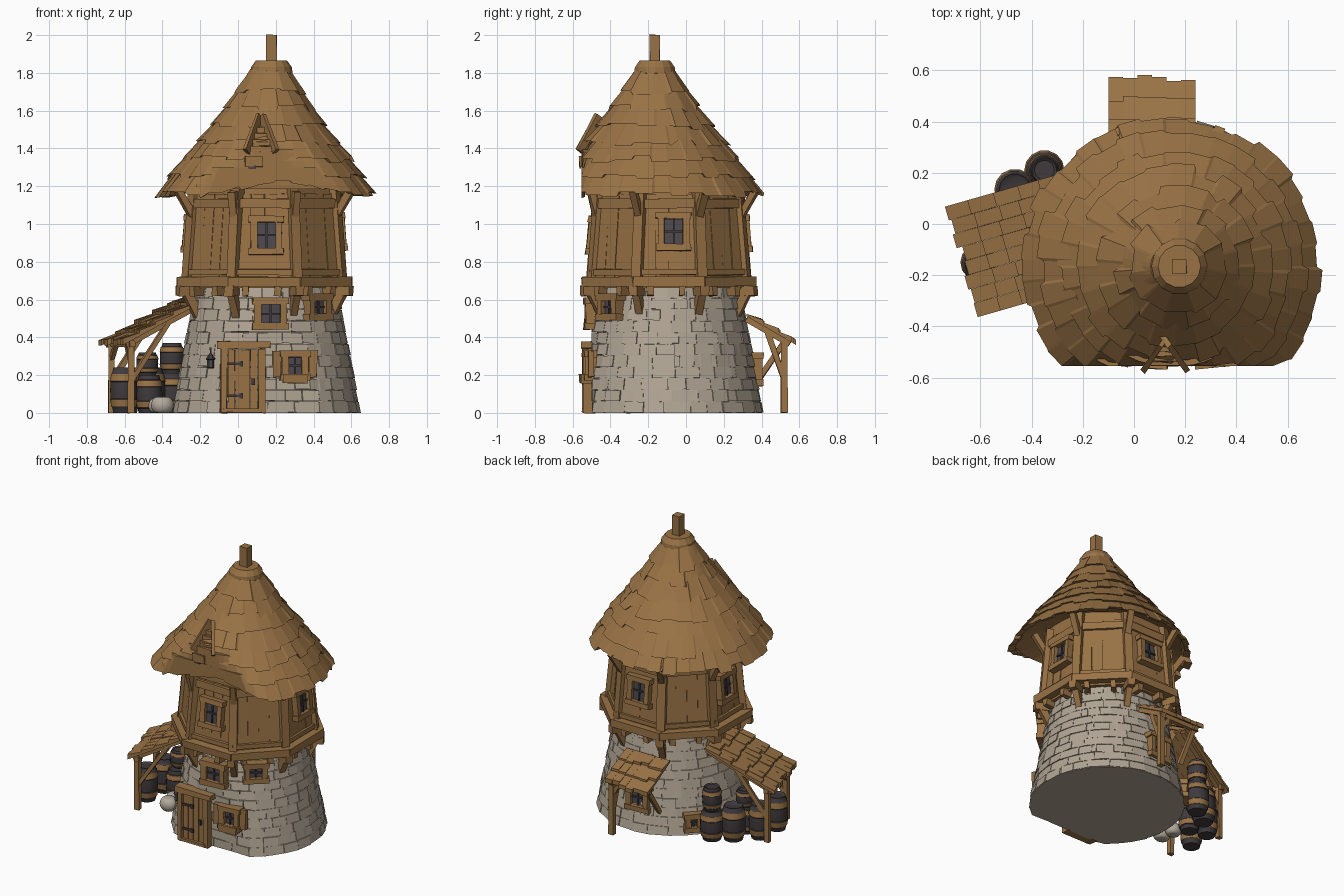
import bpy, bmesh, math, random
from math import sin, cos, pi, radians
from mathutils import Vector, Matrix

if "Cube" in bpy.data.objects:
    bpy.data.objects.remove(bpy.data.objects["Cube"])
random.seed(4)
R = random.uniform

def mat(name, c):
    m = bpy.data.materials.new(name)
    m.diffuse_color = (*c, 1)
    m.use_nodes = True
    m.node_tree.nodes["Principled BSDF"].inputs["Base Color"].default_value = m.diffuse_color
    return m
WOOD = mat("brown wood", (.32, .17, .06))
STONE = mat("grey stone", (.44, .375, .295))
DARK = mat("dark iron", (.05, .042, .046))
GLASS = mat("dark glass", (.075, .065, .075))
SACK = mat("pale sack", (.45, .40, .33))
MATS = [WOOD, STONE, DARK, GLASS, SACK]
W, S, D, G, P = range(5)
I = Matrix.Identity(4)

def finish(bm, name, smooth=False):
    bmesh.ops.recalc_face_normals(bm, faces=bm.faces)
    me = bpy.data.meshes.new(name)
    bm.to_mesh(me); bm.free()
    for m in MATS:
        me.materials.append(m)
    ob = bpy.data.objects.new(name, me)
    bpy.context.collection.objects.link(ob)
    if smooth:
        bpy.context.view_layer.objects.active = ob
        ob.select_set(True)
        bpy.ops.object.shade_smooth_by_angle(angle=radians(35))
        ob.select_set(False)

def hexa(bm, pts, m=W):
    v = [bm.verts.new(p) for p in pts]
    for f in ((0,1,2,3), (4,5,6,7), (0,1,5,4), (1,2,6,5), (2,3,7,6), (3,0,4,7)):
        bm.faces.new([v[i] for i in f]).material_index = m

def box(bm, M, c, s, m=W, j=0):
    """Box at centre c with size s in frame M; j roughens the corners."""
    q = ((-1,-1), (1,-1), (1,1), (-1,1))
    hexa(bm, [M @ Vector((c[0]+x*s[0]/2+R(-j,j), c[1]+y*s[1]/2+R(-j,j), c[2]+z*s[2]/2+R(-j,j)))
              for z in (-1, 1) for x, y in q], m)

def beam(bm, M, a, b, w, h, m=W, j=.003):
    """Timber from a to b."""
    a, b = M @ Vector(a), M @ Vector(b)
    d = b - a
    box(bm, Matrix.Translation((a+b)/2) @ d.to_track_quat('Z', 'Y').to_matrix().to_4x4(),
        (0, 0, 0), (w, h, d.length), m, j)

def lathe(bm, c, prof, n, rule=lambda k: W, ymin=-9):
    """Revolve (r, z) profile about c with end caps."""
    rings = [[bm.verts.new((c[0]+r*cos(2*pi*i/n), max(ymin, c[1]+r*sin(2*pi*i/n)), c[2]+z))
              for i in range(n)] for r, z in prof]
    for k in range(len(rings)-1):
        for i in range(n):
            i2 = (i+1) % n
            bm.faces.new((rings[k][i], rings[k][i2], rings[k+1][i2], rings[k+1][i])).material_index = rule(k)
    bm.faces.new(rings[0]).material_index = rule(0)
    bm.faces.new(rings[-1]).material_index = rule(len(rings)-2)

def cell(bm, c, a0, a1, bot, top, th, ymin, m):
    """Curved block between two angles; bot and top are (r, z)."""
    pts = []
    for r, z in (bot, top):
        for a, rr, dy in ((a0, r, 0), (a1, r, 0), (a1, r-th, .015), (a0, r-th, .015)):
            pts.append((c[0]+rr*cos(a), max(ymin+dy, c[1]+rr*sin(a)), z+R(-.002, .002)))
    hexa(bm, pts, m)

def wall_frame(c, deg, r, z):
    """Frame on a round wall: local -y points outward."""
    a = radians(deg)
    return Matrix.Translation((c[0]+r*cos(a), c[1]+r*sin(a), z)) @ Matrix.Rotation(a+pi/2, 4, 'Z')

C = (.15, -.09)

# stone tower: core and raised blocks
stone_r = lambda z: .495 - .12*z/.66
bm = bmesh.new()
lathe(bm, (*C, 0), [(stone_r(0)-.002, 0), (stone_r(.68)-.002, .68)], 48, lambda k: S, -.49)
finish(bm, "stone_tower_core")
bm = bmesh.new()
rows = 11
for k in range(rows):
    z0, z1 = k*.061, (k+1)*.061 - .002
    a = R(0, 1)
    end = a + 2*pi
    while a < end - .06:
        b = min(end, a + R(.17, .32))
        o = R(.001, .009)
        cell(bm, C, a, b-.005, (stone_r(z0)+o, z0+.002), (stone_r(z1)+o-.001, z1),
             .03, -.494-R(0, .008), S)
        a = b
finish(bm, "stone_blocks")

# octagonal upper storey, leaning inward toward the top
O = (.14, -.09)
AP, AT, LEAN = .405, .365, -.085
CR = AP/cos(pi/8)
def face_frame(deg, r):
    return wall_frame(O, deg, r, .66) @ Matrix.Rotation(LEAN, 4, 'X') @ Matrix.Translation((0, 0, -.66))
bm = bmesh.new()
v = [[bm.verts.new((O[0]+r/cos(pi/8)*cos(pi/8+i*pi/4), O[1]+r/cos(pi/8)*sin(pi/8+i*pi/4), z))
      for i in range(8)] for r, z in ((AP, .66), (AT-.01, 1.27))]
for i in range(8):
    bm.faces.new((v[0][i], v[0][i-1], v[1][i-1], v[1][i]))
bm.faces.new(v[0]); bm.faces.new(v[1])
for k in range(8):
    M = face_frame(k*45, AP)
    for x in (-.105, -.035, .035, .105):
        box(bm, M, (x, -.001, .93), (.069, R(.01, .02), .46), W, .002)
finish(bm, "upper_wall")

bm = bmesh.new()
for k in range(8):
    M, T = wall_frame(O, k*45, AP, 0), face_frame(k*45, AP)
    beam(bm, M, (-.19, -.03, .695), (.19, -.03, .695), .055, .05)      # floor ring
    beam(bm, T, (-.175, -.01, .745), (.175, -.01, .745), .03, .03)
    beam(bm, T, (-.16, -.01, 1.11), (.16, -.01, 1.11), .035, .05)      # top ring
    for x in (-.1, .07):
        box(bm, M, (x, .0, .645), (.035, .08, .05), W, .004)           # joist ends
    N, Q = wall_frame(O, k*45+22.5, CR, 0), face_frame(k*45+22.5, CR)
    out = -.05 if k in (5, 6) else -.1
    beam(bm, Q, (0, -.002, .67), (R(-.01, .01), .0, 1.22), .055, .05)  # corner posts
    beam(bm, Q, (0, -.005, 1.04), (0, out, 1.17), .04, .035)           # eave brackets
    beam(bm, N, (0, .06, .51), (0, -.02, .66), .04, .045)              # lower brackets
    box(bm, N, (0, -.01, .645), (.05, .1, .05), W, .004)
finish(bm, "timber_frame")

# thatched roof: core and jagged skirts
def roof_r(z):
    pts = ((1.12, .575), (1.2, .54), (1.4, .385), (1.58, .24), (1.84, .08))
    for (za, ra), (zb, rb) in zip(pts, pts[1:]):
        if z <= zb:
            return ra + (rb-ra)*(z-za)/(zb-za)
    return .08
roof_c = lambda z: (.145 + .033*(z-1.15)/.65, -.165)
bm = bmesh.new()
lathe(bm, (.15, -.165, 0), [(.34, 1.25), (.53, 1.185), (.52, 1.21), (.37, 1.4), (.235, 1.58), (.085, 1.82)], 40, ymin=-.54)
finish(bm, "roof_core")
bm = bmesh.new()
for z0 in (1.16, 1.255, 1.345, 1.435, 1.525, 1.615, 1.705):
    c, ym = roof_c(z0), -.55 - R(0, .006)
    n = int(2*pi*roof_r(z0)/.045)
    rings = [[], [], [], []]
    drop, lift = 0, .02
    for i in range(n):
        if i % 2 == 0:
            drop, lift = R(-.024, .016), R(.012, .034)
        a = (i + (i % 2)*.75)*2*pi/n + z0*9
        front = abs((a + pi/2 - .14 + pi) % (2*pi) - pi)
        zb = z0 + drop + (.065*max(0, 1-(front/.5)**2) if z0 < 1.2 else 0)   # raised front eave
        zt = z0 + .14
        for ring, (r, z, dy) in zip(rings, ((roof_r(zt)-.02, zt, .02), (roof_r(zt)+.004, zt, 0),
                                            (roof_r(zb)+lift, zb, 0), (roof_r(zb)-.015, zb+.008, .02))):
            ring.append(bm.verts.new((c[0]+r*cos(a), max(ym+dy, c[1]+r*sin(a)), z)))
    for k in range(4):
        A, B = rings[k], rings[(k+1) % 4]
        for i in range(n):
            bm.faces.new((A[i-1], A[i], B[i], B[i-1]))
finish(bm, "roof_thatch")

# roof cap and finial
bm = bmesh.new()
lathe(bm, (.177, -.165, 0), [(.08, 1.77), (.112, 1.8), (.108, 1.83), (.083, 1.865)], 14)
box(bm, I, (.178, -.165, 1.92), (.055, .055, .16), W, .003)
finish(bm, "roof_cap_and_finial")

# slatted gable on the front of the roof
bm = bmesh.new()
top = Vector((.122, -.452, 1.565))
for x in (.05, .195):
    beam(bm, I, top, (x, -.553, 1.375), .02, .07)
for t in (.35, .52, .69, .86):
    p = top.lerp(Vector((.122, -.56, 1.37)), t)
    beam(bm, I, p - Vector((.066*t, 0, 0)), p + Vector((.066*t, 0, 0)), .018, .03)
hexa(bm, [(.12, -.452, 1.56), (.06, -.545, 1.375), (.185, -.545, 1.375), (.125, -.452, 1.56),
          (.12, -.38, 1.55), (.06, -.42, 1.375), (.185, -.42, 1.375), (.125, -.38, 1.55)])
box(bm, I, (.08, -.545, 1.33), (.09, .035, .05), W, .008)
box(bm, I, (.075, -.56, 1.31), (.04, .009, .03), G)
finish(bm, "roof_gable")

# windows
def window(name, M, w, h, shutters=False, ledge=False):
    bm = bmesh.new()
    box(bm, M, (0, 0, 0), (w, .03, h), G)
    f = .035
    for s in (-1, 1):
        box(bm, M, (s*(w+f)/2, -.01, 0), (f, .06, h+f), W, .003)
        box(bm, M, (0, -.012, s*(h+f)/2), (w+2.6*f, .066, f), W, .003)
        if shutters:
            box(bm, M, (s*(w/2+f+.025), -.012, .01), (.045, .03, h+.05), W, .004)
    box(bm, M, (0, -.018, 0), (.01, .012, h), D)
    box(bm, M, (0, -.018, 0), (w, .012, .01), D)
    if ledge:
        box(bm, M, (0, -.03, -h/2-.025), (w+.06, .06, .045), W, .004)
    finish(bm, name)
for nm, deg, dx, dz in (("front", -90, .01, .94), ("right", 0, .025, .96), ("back", 90, 0, .95), ("left", 180, -.025, .95)):
    window("upper_window_"+nm, face_frame(deg, AP+.01) @ Matrix.Translation((dx, 0, dz)), .095, .135)
window("middle_window_front", wall_frame(C, -87, .405, .525), .10, .10)
window("middle_window_side", wall_frame(C, -49, .40, .56), .08, .07)
window("lower_window_front", Matrix.Translation((.3, -.5, .25)) @ Matrix.Rotation(.1, 4, 'Z'), .07, .09, True, True)
window("lower_window_back", wall_frame(C, 95, .45, .23), .09, .11)
window("cellar_window", wall_frame(C, 139, .475, .09), .04, .06)

# front door
bm = bmesh.new()
M = Matrix.Translation((.025, -.515, 0))
for i in range(4):
    box(bm, M, (-.06+i*.04, 0, .17), (.038, R(.03, .04), .33), W, .002)
for s in (-1, 1):
    box(bm, M, (s*.1, 0, .17), (.035, .065, .34), W, .004)
box(bm, M, (.005, -.003, .36), (.28, .07, .04), W, .004)
box(bm, M, (0, 0, .012), (.2, .07, .02), W, .002)
for z in (.09, .26):
    box(bm, M, (-.045, -.021, z), (.07, .01, .014), D)
    box(bm, M, (-.008, -.021, z), (.02, .01, .028), D)
box(bm, M, (.055, -.024, .165), (.018, .016, .035), D)
finish(bm, "front_door")

# lantern beside the door
bm = bmesh.new()
L = Matrix.Translation((-.145, -.47, .27))
beam(bm, L, (0, .06, .07), (0, -.01, .07), .012, .012, D, 0)
box(bm, L, (0, 0, .055), (.008, .008, .03), D)
lathe(bm, (-.145, -.47, .27), [(.013, -.035), (.019, -.03), (.019, .01), (.026, .015), (.006, .045)], 6,
      lambda k: G if k == 1 else D)
finish(bm, "lantern")

# lean-to sheds: local x runs from the outer eave toward the tower
def shed(name, origin, ang, width, run, z0, z1, posts):
    M = Matrix.Translation(origin) @ Matrix.Rotation(ang, 4, 'Z')
    hz = width/2
    zat = lambda s: z0 + (z1-z0)*s/run
    nr, nt = max(3, int(run/.085)), int(width/.055)
    bm = bmesh.new()
    for k in range(nr):
        for i in range(nt):
            y0, y1 = -hz + i*width/nt, -hz + (i+.99)*width/nt
            a, b, u = k*run/nr + R(-.014, .012), min((k+1.25)*run/nr, run), R(.018, .028)
            q = ((a, y0, u), (a, y1, u), (b, y1, .004), (b, y0, .004))
            hexa(bm, [M @ Vector((s, y, zat(s)-.008)) for s, y, t in q] +
                     [M @ Vector((s, y, zat(s)+t)) for s, y, t in q])
    finish(bm, name+"_roof")
    bm = bmesh.new()
    ps = .05
    beam(bm, M, (ps, -hz+.01, zat(ps)-.03), (ps, hz-.01, zat(ps)-.03), .03, .035)
    for y, full in posts:
        if full:
            beam(bm, M, (ps, y, 0), (ps, y, zat(ps)-.02), .034, .034)
            beam(bm, M, (ps, y, zat(ps)-.12), (ps, y*.55, zat(ps)-.03), .024, .024)
        beam(bm, M, (ps-.03, y, zat(ps-.03)-.022), (run, y, zat(run)-.022), .03, .03)
        beam(bm, M, (ps if full else run*.75, y, zat(0)-.2),
             (run*.55 if full else ps, y, zat(run*.55 if full else ps)-.03), .028, .028)
    finish(bm, name+"_frame")
shed("side_shed", (-.665, -.145, 0), radians(16), .45, .46, .37, .61, ((-.185, True), (.185, True)))
shed("back_shed", (.07, .57, 0), -pi/2, .34, .25, .375, .52, ((-.13, False), (.14, True)))

# barrels under the side shed
def barrel(name, x, y, z, r, h):
    bm = bmesh.new()
    zs = (0, .12, .14, .3, .32, .5, .68, .7, .86, .88, 1, 1)
    prof = [(r*(.76+.24*sin(pi*t)) + (.004 if k in (2, 3, 8, 7) else 0), t*h) for k, t in enumerate(zs)]
    prof[-1] = (r*.6, h-.008)
    lathe(bm, (x, y, z), prof, 14, lambda k: W if k in (2, 7) else D)
    finish(bm, name, True)
for i, b in enumerate(((-.35, .21, 0, .078, .21), (-.35, .21, .21, .064, .16), (-.465, .135, 0, .08, .24),
                       (-.59, .02, 0, .072, .24), (-.605, -.15, 0, .072, .24), (-.47, -.01, 0, .07, .2),
                       (-.48, .03, .2, .058, .12))):
    barrel("barrel_%d" % (i+1), *b)

# sacks by the shed
for i, (x, y, s) in enumerate(((-.40, -.2, .055), (-.42, -.11, .05))):
    bm = bmesh.new()
    bmesh.ops.create_icosphere(bm, subdivisions=3, radius=s)
    for vv in bm.verts:
        vv.co = Vector((x, y, s*.75)) + Vector((vv.co.x*1.1, vv.co.y, max(-s*.75, min(s*.8, vv.co.z))))
    for f in bm.faces:
        f.material_index = P
    finish(bm, "sack_%d" % (i+1), True)
